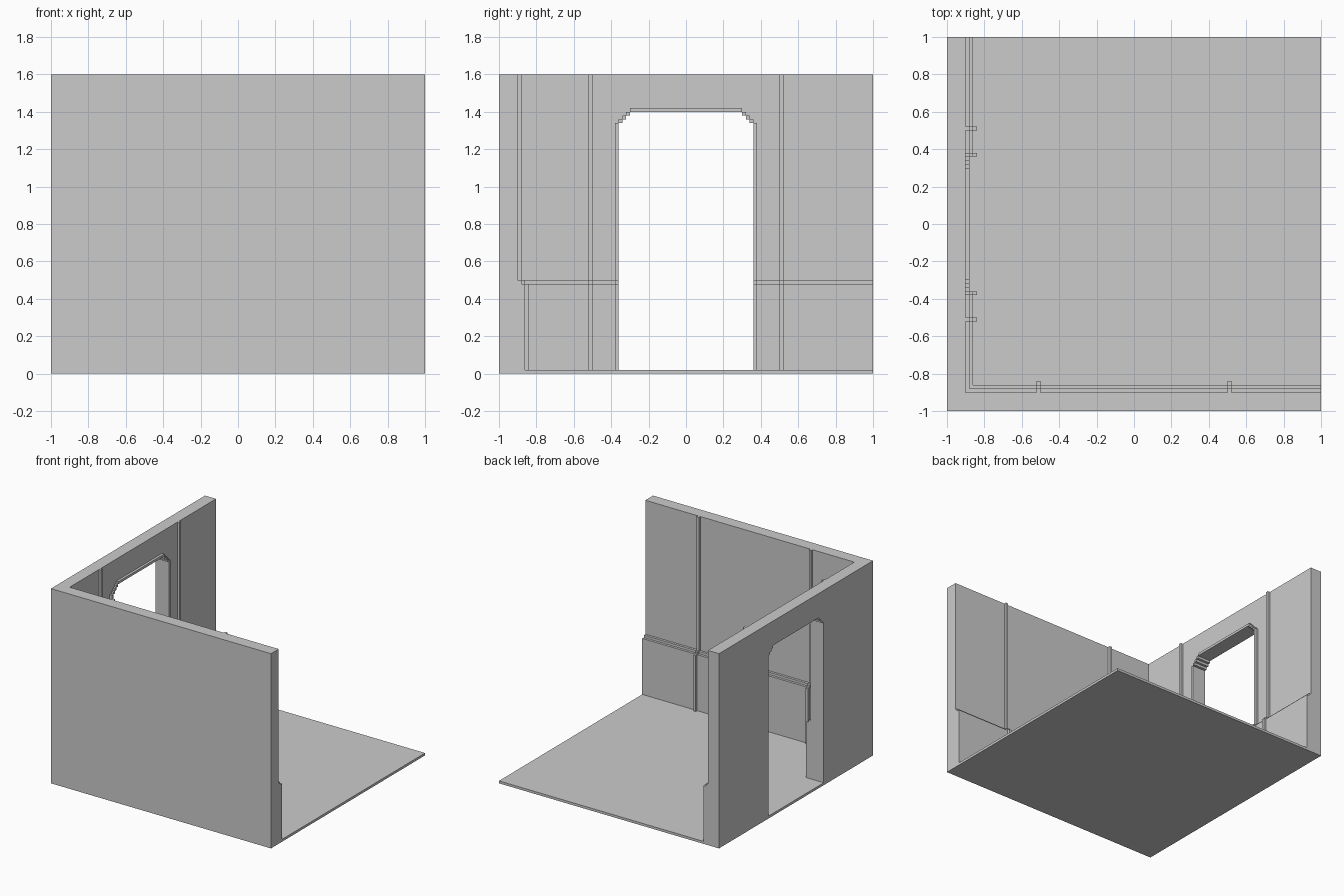
import bpy, bmesh

if "Cube" in bpy.data.objects:
    bpy.data.objects.remove(bpy.data.objects["Cube"])

U = 0.02                      # grid unit of the blocky style
H, RAIL = 1.6, 0.5            # wall height, top of the dado rail


def finish(name, bm):
    bmesh.ops.recalc_face_normals(bm, faces=bm.faces)
    me = bpy.data.meshes.new(name)
    bm.to_mesh(me)
    bm.free()
    ob = bpy.data.objects.new(name, me)
    bpy.context.collection.objects.link(ob)
    return ob


def loft(name, rings):
    """Skin matching closed rings and cap both ends."""
    bm = bmesh.new()
    vs = [[bm.verts.new(p) for p in r] for r in rings]
    n = len(vs[0])
    for a, b in zip(vs, vs[1:]):
        for i in range(n):
            j = (i + 1) % n
            bm.faces.new((a[i], a[j], b[j], b[i]))
    bm.faces.new(vs[0])
    bm.faces.new(vs[-1])
    return finish(name, bm)


def boxes(name, ranges):
    """One object made of (x0, x1, y0, y1, z0, z1) blocks."""
    bm = bmesh.new()
    for x0, x1, y0, y1, z0, z1 in ranges:
        for v in bmesh.ops.create_cube(bm, size=1)['verts']:
            v.co = ((x0 + x1) / 2 + v.co.x * (x1 - x0),
                    (y0 + y1) / 2 + v.co.y * (y1 - y0),
                    (z0 + z1) / 2 + v.co.z * (z1 - z0))
    return finish(name, bm)


# Floor slab
boxes("floor", [(-1, 1, -1, 1, 0, U)])

# Two walls with stepped dado, one profile swept round the mitred corner
profile = [(0, U), (0.14, U), (0.14, RAIL - U), (0.12, RAIL - U),
           (0.12, RAIL), (0.10, RAIL), (0.10, H), (0, H)]
walls = loft("walls", [[(1, d - 1, z) for d, z in profile],
                       [(d - 1, d - 1, z) for d, z in profile],
                       [(d - 1, 1, z) for d, z in profile]])

# Doorway with stepped upper corners, cut through the left wall
half = [(0.36, -0.1), (0.36, 1.34)]
for i in range(3):
    y, z = 0.34 - i * U, 1.34 + i * U
    half += [(y, z), (y, z + U)]
outline = half + [(-y, z) for y, z in reversed(half)]
cutter = loft("doorway_cutter", [[(x, y, z) for y, z in outline] for x in (-1.1, -0.7)])
cutter.hide_render = True
mod = walls.modifiers.new("doorway", 'BOOLEAN')
mod.operation, mod.solver, mod.object = 'DIFFERENCE', 'EXACT', cutter
bpy.context.view_layer.objects.active = walls
bpy.ops.object.modifier_apply(modifier=mod.name)
bpy.data.objects.remove(cutter)


def strip(a, top, front=False):
    """Raised batten following the wall profile, from a to a + U."""
    out = []
    for d, z0, z1 in ((0.10, RAIL, top), (0.12, RAIL - U, RAIL), (0.14, U, RAIL - U)):
        p, q = (d - 1, d - 1 + U), (a, a + U)
        out.append((*q, *p, z0, z1) if front else (*p, *q, z0, z1))
    return out


# Vertical battens on both walls
for side, a in (("a", -0.52), ("b", 0.50)):
    boxes("front_wall_batten_" + side, strip(a, H, True))
    boxes("left_wall_batten_" + side, strip(a, H))

# Door frame: jambs, stepped corners and header
frame = strip(-0.38, 1.34) + strip(0.36, 1.34)
for i in range(3):
    y, z = 0.34 - i * U, 1.34 + i * U
    frame += [(-0.9, -0.88, y, y + U, z, z + U), (-0.9, -0.88, -y - U, -y, z, z + U)]
frame.append((-0.9, -0.88, -0.30, 0.30, 1.40, 1.42))
boxes("door_frame", frame)
